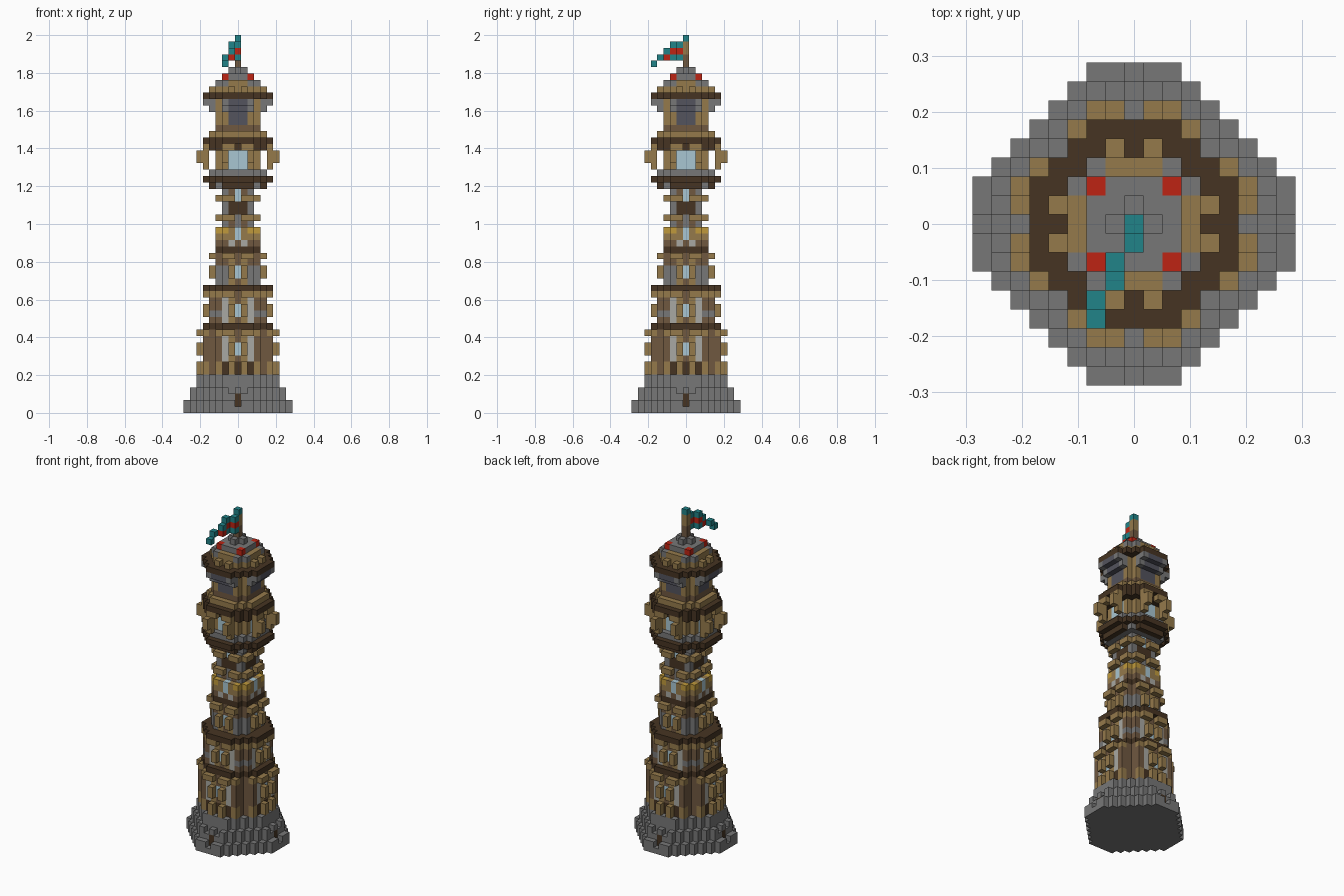
import bpy, bmesh
from mathutils import Vector

if "Cube" in bpy.data.objects:
    bpy.data.objects.remove(bpy.data.objects["Cube"])

S = 2 / 59  # edge of one block


def make_mat(name, hexcode):
    rgb = [int(hexcode[i:i + 2], 16) / 255 for i in (0, 2, 4)]
    col = [c / 12.92 if c < 0.04 else ((c + 0.055) / 1.055) ** 2.4 for c in rgb] + [1]
    m = bpy.data.materials.new(name)
    m.use_nodes = True
    m.diffuse_color = col
    m.node_tree.nodes["Principled BSDF"].inputs["Base Color"].default_value = col
    return m


PALETTE = {
    "stone": "777777", "light_stone": "a9a9a3", "brown_wood": "705840",
    "dark_wood": "463422", "tan_wood": "957a4b", "gold": "c09a3c",
    "glass": "a9c6d2", "red": "be2413", "teal": "218388", "slate": "53535d"}
NAMES = list(PALETTE)
MATS = [make_mat(n, PALETTE[n]) for n in NAMES]
parts, solid = {}, set()


def put(part, x, y, z, color):
    """Place one block; a later block never replaces an earlier one."""
    if (x, y, z) not in solid:
        solid.add((x, y, z))
        parts.setdefault(part, {})[(x, y, z)] = color


def layer(part, z, r, rule):
    """Octagonal layer; rule(m, t) gives the colour from distance and offset."""
    for x in range(-r, r + 1):
        for y in range(-r, r + 1):
            m, t = max(abs(x), abs(y)), min(abs(x), abs(y))
            color = rule(m, t) if m + t <= r + 2 else None
            if color:
                put(part, x, y, z, color)


def plain(color):
    return lambda m, t: color


# Stepped, ribbed stone base with small recessed openings
def base_block(m, t):
    if (m, t, z) in ((8, 0, 1), (7, 1, 3)):
        return None
    return "dark_wood" if m == 7 and t == 0 and z in (1, 2) else "stone"


for z in range(6):
    layer("stone_base", z, 8 - z // 2, base_block)

# Plinth of alternating wood above the base
for z in (6, 7):
    layer("wood_plinth", z, 5, lambda m, t: "dark_wood" if t % 2 == 0 else "brown_wood")
    layer("wood_plinth", z, 6,
          lambda m, t: "tan_wood" if (m, t) in ((6, 1), (5, 3)) else None)

# Small stone blocks on the corners of the second storey
layer("corner_stones", 15, 5, lambda m, t: "stone" if (m, t) == (4, 3) else None)


def tier(part, r, z0, z1, post_rows):
    """Timber storey: walls, windows, projecting posts and a cornice row."""
    for z in range(z0, z1 + 1):
        def wall(m, t):
            if m == r and t == 0:
                return "glass" if z in post_rows else "brown_wood"
            if m == r and t == 1:
                return "tan_wood"
            if m == r and t == 2:
                if r > 3:
                    return "light_stone"
                return "stone" if z < z1 - 1 else "brown_wood"
            return "brown_wood"

        def posts(m, t):
            if m == r + 1 and (t == 1 and z in post_rows or z == z1 and t in (1, 2)):
                return "tan_wood"
            if m <= r and m + t == r + 3 and m != t:
                return "tan_wood" if z == z1 else "brown_wood"
            return None
        layer(part, z, r, wall)
        layer(part, z, r + 1, posts)


tier("lower_storey", 5, 8, 12, (9, 10))
layer("lower_ring", 13, 5, plain("dark_wood"))
tier("second_storey", 4, 14, 18, (15, 16))
layer("second_ring", 19, 5, plain("dark_wood"))
tier("third_storey", 3, 20, 24, (21, 22))
layer("third_ring", 25, 3, plain("dark_wood"))

# Gilded storey
for z, edge in ((26, "brown_wood"), (27, "tan_wood"), (28, "gold")):
    def band(m, t):
        if m == 3 and t == 0:
            return "glass" if z > 26 else "brown_wood"
        if m == 3 and t == 1:
            return "light_stone" if z == 26 else "tan_wood"
        return edge
    layer("gilded_storey", z, 3, band)

# Narrow neck with dark shutters
for z in range(29, 35):
    def neck(m, t):
        if z in (31, 32) and m == 2 and t < 2:
            return "dark_wood"
        if m == 2 and t == 0:
            return "glass" if z > 32 else "stone"
        return "stone" if t == 2 else "brown_wood"
    layer("neck", z, 2, neck)
    if z in (30, 33):
        layer("neck", z, 3, lambda m, t: "tan_wood" if m == 3 and t in (1, 2) else None)

# Balcony
layer("balcony_floor", 35, 4, lambda m, t: "dark_wood" if m == 4 else "stone")
layer("balcony_floor", 36, 5, plain("dark_wood"))
layer("balcony_floor", 37, 4, plain("stone"))

# Glazed lantern room with free standing posts
for z in range(38, 42):
    layer("lantern_room", z, 3,
          lambda m, t: "glass" if m == 3 and t < 2 and z < 41 else "tan_wood")
    layer("balcony_posts", z, 5,
          lambda m, t: "tan_wood" if m == 5 and t == 2 else None)
    if z in (39, 40):
        layer("balcony_posts", z, 6,
              lambda m, t: "tan_wood" if m == 6 and t == 2 else None)

# Stepped roof over the lantern room
layer("lantern_roof", 41, 5,
      lambda m, t: "dark_wood" if m < 5 else "tan_wood" if t else None)
layer("lantern_roof", 42, 5, plain("dark_wood"))
layer("lantern_roof", 43, 4, plain("tan_wood"))

# Top room with wide dark windows, each under a stepped awning
for z in range(44, 49):
    layer("top_room", z, 3, lambda m, t: "slate" if m == 3 and t < 2 and z in (45, 46, 47)
          else "brown_wood" if z == 44 else "tan_wood")
for z, r in ((47, 4), (48, 5)):
    layer("window_awnings", z, r, lambda m, t: None if m < 4 or t > 2 else
          "stone" if t == 2 else "slate")

# Upper roof
layer("roof_eaves", 49, 5, plain("dark_wood"))
layer("upper_roof", 50, 4, lambda m, t: "tan_wood" if m == 4 and t == 1 else
      None if m == 4 or m + t > 5 else "tan_wood")
layer("upper_roof", 51, 3, lambda m, t: "stone" if m == 3 and t == 2 else "tan_wood")
layer("upper_roof", 52, 2, lambda m, t: "red" if t == 2 else "stone")
layer("upper_roof", 53, 1, lambda m, t: "stone" if t == 0 else None)

# Pole and waving flag
for z in range(54, 58):
    put("flag_pole", 0, 0, z, "brown_wood" if z < 56 else "tan_wood")
put("flag", 0, 0, 58, "teal")
for x, y, top, colors in (
        (0, -1, 57, ("teal", "red", "teal")), (-1, -2, 57, ("teal", "red", "teal")),
        (-1, -3, 56, ("teal", "red")), (-2, -4, 55, ("teal",)), (-2, -5, 54, ("teal",))):
    for i, c in enumerate(colors):
        put("flag", x, y, top - i, c)


# Turn each part into a mesh, keeping only the outer block faces
AXES = [Vector(a) * s for a in ((1, 0, 0), (0, 1, 0), (0, 0, 1)) for s in (1, -1)]
for part, blocks in parts.items():
    bm = bmesh.new()
    for pos, color in blocks.items():
        c = Vector(pos) + Vector((0, 0, 0.5))
        for n in AXES:
            if tuple(int(v) for v in Vector(pos) + n) in solid:
                continue
            u = Vector((n.y, n.z, n.x))
            v = n.cross(u)
            corners = [(c + (n + u * a + v * b) / 2) * S
                       for a, b in ((-1, -1), (1, -1), (1, 1), (-1, 1))]
            f = bm.faces.new([bm.verts.new(p) for p in corners])
            f.material_index = NAMES.index(color)
    bmesh.ops.remove_doubles(bm, verts=bm.verts, dist=S / 100)
    mesh = bpy.data.meshes.new(part)
    bm.to_mesh(mesh)
    bm.free()
    for m in MATS:
        mesh.materials.append(m)
    bpy.context.collection.objects.link(bpy.data.objects.new(part, mesh))
